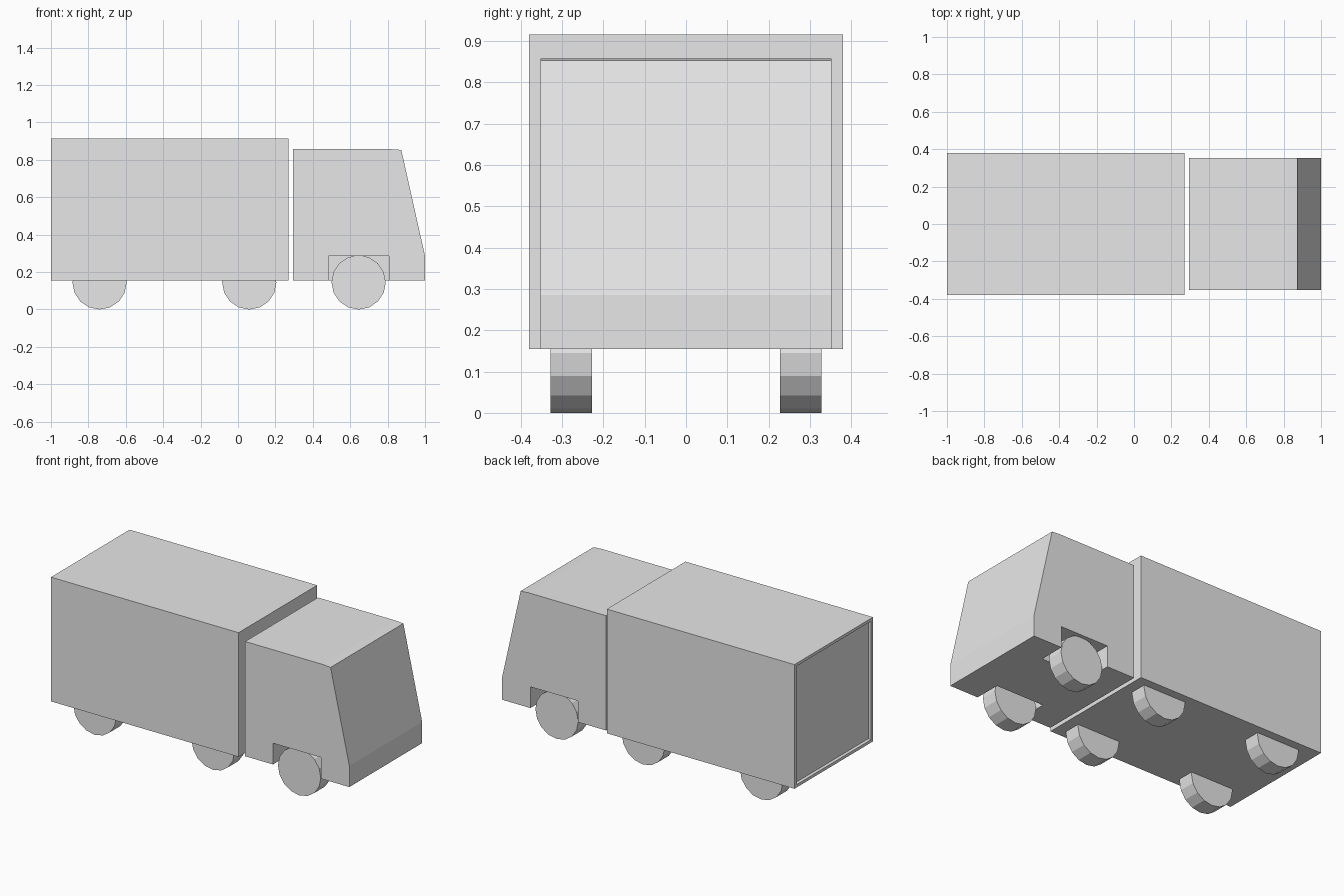
import bpy, bmesh
from math import cos, sin, tau

cube = bpy.data.objects.get("Cube")
if cube:
    bpy.data.objects.remove(cube, do_unlink=True)

grey = bpy.data.materials.new("light_grey")
grey.use_nodes = True
colour = (0.8, 0.8, 0.8, 1)
grey.diffuse_color = colour
grey.node_tree.nodes["Principled BSDF"].inputs["Base Color"].default_value = colour


def extrude_profile(name, profile, y0, y1):
    """Extrude an (x, z) outline from y0 to y1 as a flat-shaded solid."""
    bm = bmesh.new()
    face = bm.faces.new([bm.verts.new((x, y0, z)) for x, z in profile])
    grown = bmesh.ops.extrude_face_region(bm, geom=[face])["geom"]
    bmesh.ops.translate(bm, vec=(0, y1 - y0, 0),
                        verts=[v for v in grown if isinstance(v, bmesh.types.BMVert)])
    bmesh.ops.recalc_face_normals(bm, faces=bm.faces)
    mesh = bpy.data.meshes.new(name)
    bm.to_mesh(mesh)
    bm.free()
    mesh.materials.append(grey)
    obj = bpy.data.objects.new(name, mesh)
    bpy.context.collection.objects.link(obj)
    return obj


def rectangle(x0, x1, z0, z1):
    return [(x0, z0), (x1, z0), (x1, z1), (x0, z1)]


floor = 0.155

# Cargo box with a recessed rear door
cargo = extrude_profile("cargo_box", rectangle(-1, 0.27, floor, 0.915), -0.38, 0.38)
bm = bmesh.new()
bm.from_mesh(cargo.data)
door = min(bm.faces, key=lambda f: f.calc_center_median().x)
bmesh.ops.inset_region(bm, faces=[door], thickness=0.025)
walls = bmesh.ops.extrude_face_region(bm, geom=[door])["geom"]
bmesh.ops.translate(bm, vec=(0.02, 0, 0),
                    verts=[v for v in walls if isinstance(v, bmesh.types.BMVert)])
if door.is_valid:
    bmesh.ops.delete(bm, geom=[door], context="FACES_ONLY")
bmesh.ops.recalc_face_normals(bm, faces=bm.faces)
bm.to_mesh(cargo.data)
bm.free()

# Cab with a raked windscreen
cab = extrude_profile("cab", [(0.295, floor), (1, floor), (1, 0.285), (0.873, 0.853),
                              (0.82, 0.857), (0.295, 0.857)], -0.352, 0.352)

# Front wheel wells cut into the cab
for side in (-1, 1):
    well = extrude_profile("well_cutter", rectangle(0.483, 0.807, 0.05, 0.285),
                           side * 0.19, side * 0.45)
    well.hide_render = True
    cut = cab.modifiers.new("wheel_well", "BOOLEAN")
    cut.operation = "DIFFERENCE"
    cut.solver = "EXACT"
    cut.object = well
    bpy.context.view_layer.objects.active = cab
    bpy.ops.object.modifier_apply(modifier=cut.name)
    bpy.data.objects.remove(well, do_unlink=True)

# Six wheels
radius, sides = 0.145, 16
for axle, x in (("front", 0.645), ("middle", 0.06), ("rear", -0.74)):
    rim = [(x + radius * sin(tau * i / sides), radius - radius * cos(tau * i / sides))
           for i in range(sides)]
    for label, side in (("near", -1), ("far", 1)):
        extrude_profile(f"{axle}_wheel_{label}", rim, side * 0.227, side * 0.328)
